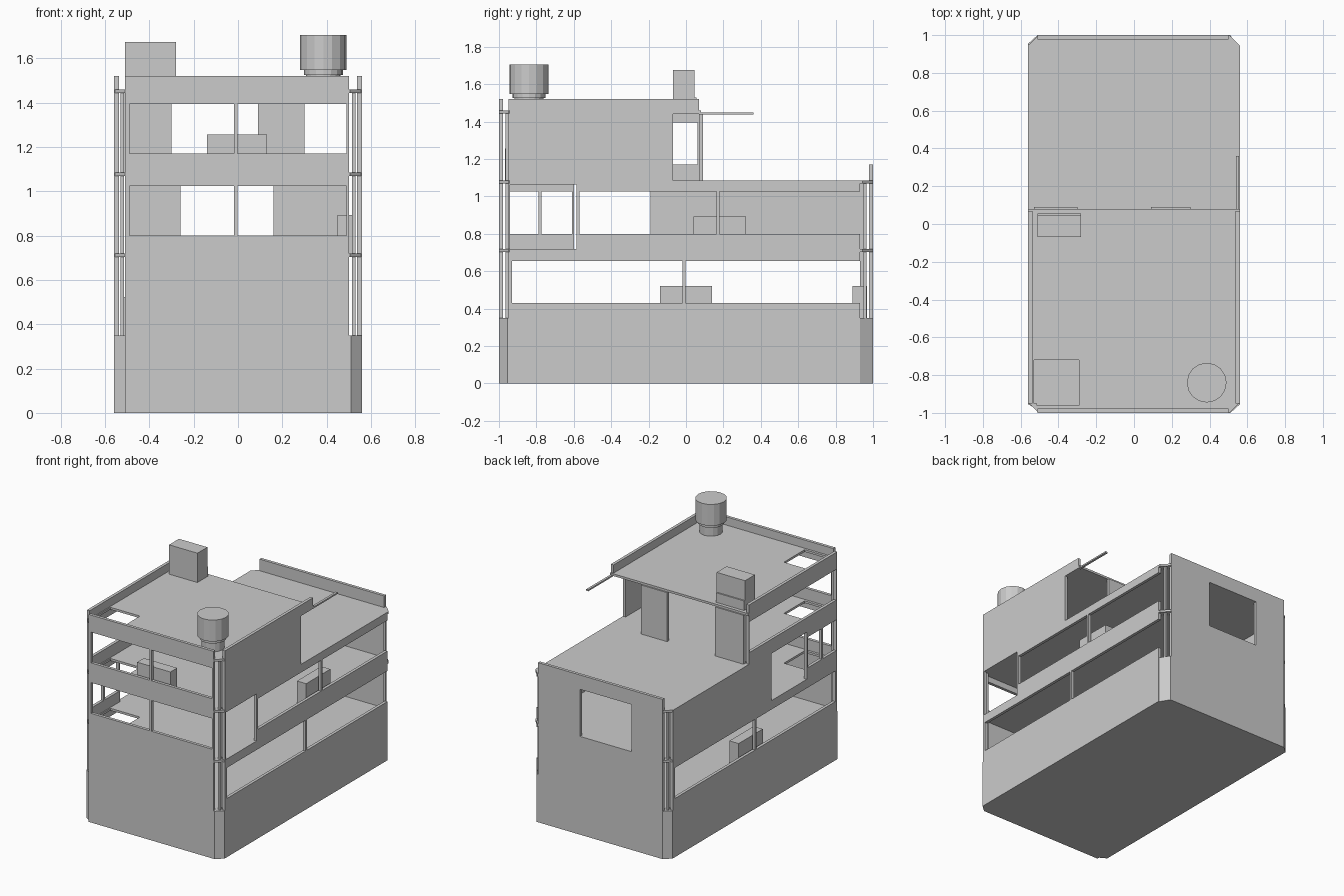
import bpy, bmesh
from mathutils import Vector

if "Cube" in bpy.data.objects:
    bpy.data.objects.remove(bpy.data.objects["Cube"])

GREY = (0.6, 0.6, 0.6, 1)
concrete = bpy.data.materials.new("concrete grey")
concrete.use_nodes = True
concrete.diffuse_color = GREY
concrete.node_tree.nodes["Principled BSDF"].inputs["Base Color"].default_value = GREY

W, D, T = 0.56, 1.0, 0.022                 # half width, half depth, wall thickness
GROUND, FIRST, SECOND, ROOF = 0.35, 0.72, 1.085, 1.46


def finish(bm, name):
    bmesh.ops.recalc_face_normals(bm, faces=bm.faces)
    mesh = bpy.data.meshes.new(name)
    bm.to_mesh(mesh)
    bm.free()
    mesh.materials.append(concrete)
    ob = bpy.data.objects.new(name, mesh)
    bpy.context.scene.collection.objects.link(ob)
    return ob


def box(name, x, y, z):
    bm = bmesh.new()
    bmesh.ops.create_cube(bm, size=1)
    for v in bm.verts:
        v.co = [r[0] + (c + 0.5) * (r[1] - r[0]) for c, r in zip(v.co, (x, y, z))]
    return finish(bm, name)


def prism(name, outline, z0, z1):
    bm = bmesh.new()
    face = bm.faces.new([bm.verts.new((x, y, z0)) for x, y in outline])
    new = bmesh.ops.extrude_face_region(bm, geom=[face])["geom"]
    top = [g for g in new if isinstance(g, bmesh.types.BMVert)]
    bmesh.ops.translate(bm, verts=top, vec=(0, 0, z1 - z0))
    bm.faces.ensure_lookup_table()
    if not any(f.calc_center_median().z < z0 + 1e-5 for f in bm.faces):
        low = [v for v in bm.verts if v.co.z < z0 + 1e-5]
        bmesh.ops.contextual_create(bm, geom=low)
    return finish(bm, name)


def wall(name, side, u, z, holes):
    """Upright panel along one side; holes are (u0, u1, z0, z1) cut right through."""
    us = sorted({*u, *(c for h in holes for c in h[:2] if u[0] < c < u[1])})
    zs = sorted({*z, *(c for h in holes for c in h[2:] if z[0] < c < z[1])})
    place = {"front": lambda a, b: (a, -D, b), "back": lambda a, b: (a, D, b),
             "left": lambda a, b: (W, a, b), "right": lambda a, b: (-W, a, b)}[side]
    inward = {"front": (0, T, 0), "back": (0, -T, 0),
              "left": (-T, 0, 0), "right": (T, 0, 0)}[side]
    bm = bmesh.new()
    grid = {(a, b): bm.verts.new(place(a, b)) for a in us for b in zs}
    for a0, a1 in zip(us, us[1:]):
        for b0, b1 in zip(zs, zs[1:]):
            a, b = (a0 + a1) / 2, (b0 + b1) / 2
            if not any(h[0] < a < h[1] and h[2] < b < h[3] for h in holes):
                bm.faces.new([grid[a0, b0], grid[a1, b0], grid[a1, b1], grid[a0, b1]])
    bmesh.ops.delete(bm, geom=[v for v in bm.verts if not v.link_faces], context="VERTS")
    outer = list(bm.faces)
    copy = bmesh.ops.duplicate(bm, geom=outer)
    inner_verts = [g for g in copy["geom"] if isinstance(g, bmesh.types.BMVert)]
    bmesh.ops.translate(bm, verts=inner_verts, vec=inward)
    pair = copy["vert_map"]
    for e in {e for f in outer for e in f.edges if len(e.link_faces) == 1}:
        p, q = e.verts
        bm.faces.new([p, q, pair[q], pair[p]])
    return finish(bm, name)


def outline(y0, y1, fl, fr, br, bl):
    """Plan with a cut (dx, dy) at each corner: front right, front left, back left, back right."""
    pts = []
    for (x, y), (dx, dy), along in (((-W, y0), fl, 0), ((W, y0), fr, 1),
                                    ((W, y1), br, 0), ((-W, y1), bl, 1)):
        sx, sy = (1 if x < 0 else -1), (1 if y == y0 else -1)
        cut = [(x, y + sy * dy), (x + sx * dx, y)]
        if along:
            cut.reverse()
        pts += cut if dx else [(x, y)]
    return pts


# Solid lower storey with cut corners
c = (0.05, 0.045)
prism("base_storey", outline(-D, D, (0.08, 0.045), c, (0.05, 0.08), c), 0, GROUND)

# Floors and roof, with a stair opening through each
s = (0.055, 0.055)
slabs = [prism("first_floor", outline(-D, D, s, s, s, s), FIRST - 0.016, FIRST),
         prism("terrace_floor", outline(-D, D, s, s, s, s), SECOND - 0.016, SECOND),
         prism("roof_deck", outline(-D, 0.08, s, s, (0, 0), (0, 0)), ROOF - 0.016, ROOF)]
cutter = box("stair_cutter", (-0.53, -0.29), (-0.96, -0.72), (0.6, 1.6))
cutter.hide_render = True
for slab in slabs:
    mod = slab.modifiers.new("stair_opening", "BOOLEAN")
    mod.operation, mod.solver, mod.object = "DIFFERENCE", "EXACT", cutter
    bpy.context.view_layer.objects.active = slab
    bpy.ops.object.modifier_apply(modifier=mod.name)
bpy.data.objects.remove(cutter)

# Window bands shared by the walls
LOW, MID, TOP = (0.43, 0.655), (0.80, 1.025), (1.17, 1.395)
DOOR = (FIRST, 1.065)
M = 0.008                                   # half a mullion


def split(u0, u1, mid, band):
    return [(u0, mid - M, *band), (mid + M, u1, *band)]


wall("front_wall", "front", (-0.51, 0.50), (0, 1.52),
     split(-0.49, 0.49, -0.01, MID) + split(-0.49, 0.49, -0.01, TOP))
wall("back_wall", "back", (-0.51, 0.50), (0, 1.17), [(-0.26, 0.16, *DOOR)])
wall("left_wall", "left", (-0.95, 0.93), (0, SECOND),
     split(-0.93, 0.93, -0.01, LOW) + split(-0.57, 0.93, 0.17, MID)
     + [(-0.94, -0.585, *DOOR)])
wall("left_upper_wall", "left", (-0.95, 0.07), (SECOND, 1.52),
     [(-0.07, 0.08, SECOND - 0.1, 1.44)])
wall("right_wall", "right", (-0.95, 0.95), (0, SECOND),
     split(-0.93, 0.93, -0.01, LOW) + split(-0.94, -0.61, -0.78, MID)
     + [(-0.60, -0.19, *DOOR)])
wall("right_upper_wall", "right", (-0.95, 0.07), (SECOND, 1.52),
     [(-0.94, 0.062, *TOP)])

# Rear panels of the top storey
for name, x in (("rear_panel_right", (-0.53, -0.30)), ("rear_panel_left", (0.09, 0.30))):
    box(name, x, (0.07, 0.09), (SECOND, ROOF - 0.016))

# Corner posts
for sx in (-1, 1):
    for sy in (-1, 1):
        x, y = sx * 0.522, sy * 0.957
        box("corner_post", (x - 0.008, x + 0.008), (y - 0.008, y + 0.008),
            (GROUND, ROOF if sy < 0 else SECOND))

# Low cabinets under the windows
H = 0.172
box("front_cabinet", (-0.14, 0.13), (-0.968, -0.89), (SECOND, SECOND + H))
box("left_cabinet", (0.45, 0.525), (0.04, 0.32), (FIRST, FIRST + H))
box("right_cabinet", (-0.525, -0.45), (-0.14, 0.14), (GROUND, GROUND + H))
box("back_cabinet", (-0.14, 0.14), (0.89, 0.968), (GROUND, GROUND + H))

# Canopy rail over the terrace
box("canopy_rail", (0.54, 0.557), (0.07, 0.36), (1.437, 1.448))

# Rooftop chimney
box("chimney_base", (-0.51, -0.28), (-0.07, 0.055), (ROOF, 1.53))
box("chimney", (-0.51, -0.28), (-0.07, 0.045), (1.53, 1.675))

# Rooftop water tank
for name, r, z0, z1 in (("tank_foot", 0.078, ROOF, 1.525), ("tank_collar", 0.088, 1.525, 1.548),
                        ("water_tank", 0.105, 1.548, 1.705)):
    bm = bmesh.new()
    bmesh.ops.create_cone(bm, cap_ends=True, segments=16, radius1=r, radius2=r, depth=z1 - z0)
    bmesh.ops.translate(bm, verts=bm.verts, vec=Vector((0.385, -0.84, (z0 + z1) / 2)))
    finish(bm, name)
